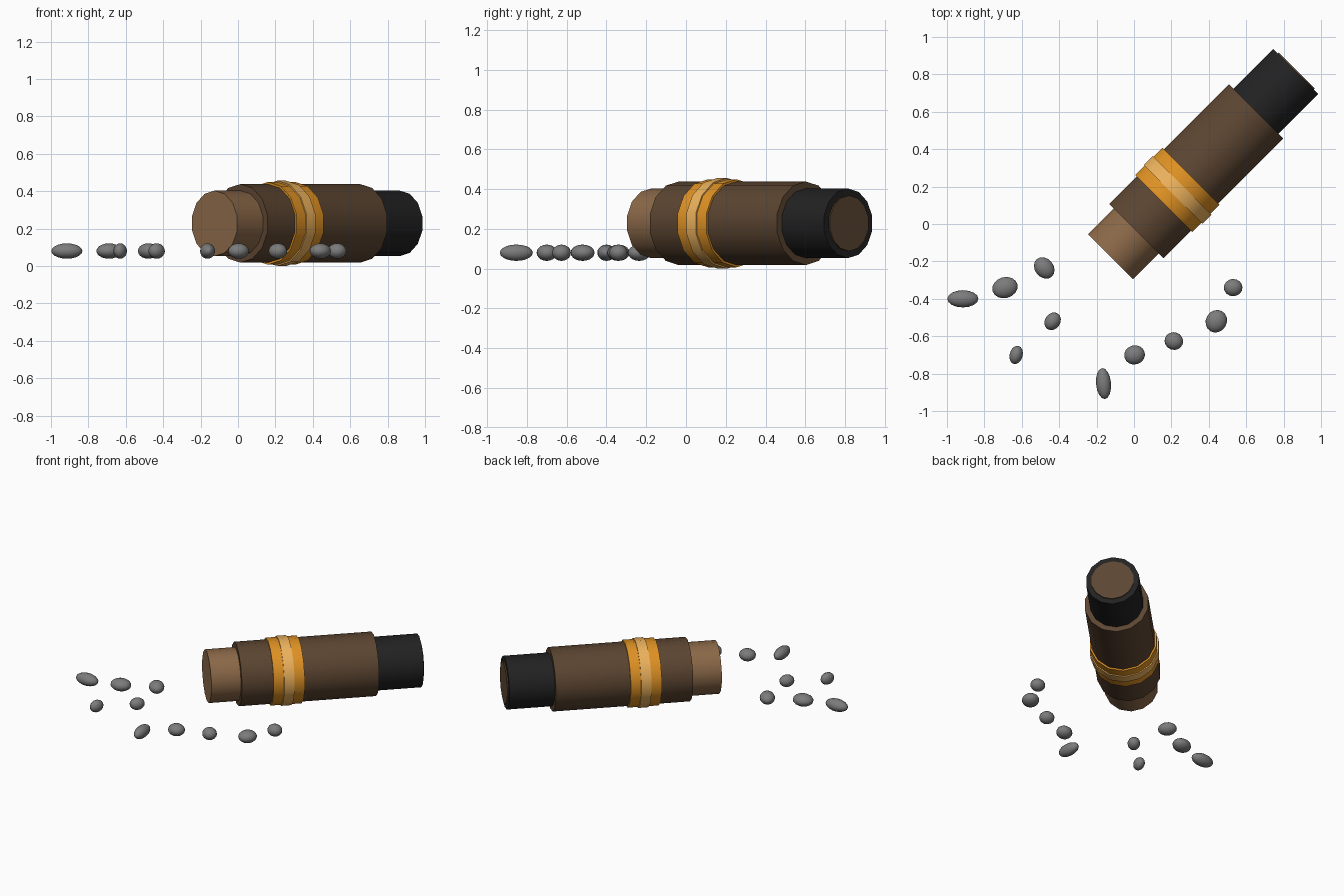
import bpy
import math
from mathutils import Matrix, Vector

if "Cube" in bpy.data.objects:
    bpy.data.objects.remove(bpy.data.objects["Cube"])

SIDES = 14
AXIS = Vector((1, 1, 0)).normalized()
UP = Vector((0, 0, 1))
START = Vector((-0.125, -0.175, 0.228))


def material(name, rgb):
    m = bpy.data.materials.new(name)
    m.diffuse_color = (*rgb, 1)
    m.use_nodes = True
    m.node_tree.nodes["Principled BSDF"].inputs["Base Color"].default_value = m.diffuse_color
    return m


bark = material("bark", (0.107, 0.06, 0.031))
wood = material("wood", (0.26, 0.14, 0.065))
char = material("char", (0.016, 0.016, 0.016))
ember = material("ember", (0.75, 0.29, 0.018))
ember_light = material("ember_light", (0.85, 0.45, 0.11))
stone = material("stone", (0.2, 0.2, 0.2))


def finish(name, mat):
    ob = bpy.context.object
    ob.name = name
    ob.data.materials.append(mat)
    bpy.ops.object.shade_smooth_by_angle(angle=math.radians(30))
    return ob


def log_section(name, t0, t1, radius, mat):
    """Cylinder along the log axis between distances t0 and t1."""
    bpy.ops.mesh.primitive_cylinder_add(vertices=SIDES, radius=radius, depth=t1 - t0)
    ob = finish(name, mat)
    rot = Matrix((UP.cross(AXIS), UP, AXIS)).transposed().to_4x4()
    ob.matrix_world = Matrix.Translation(START + AXIS * (t0 + t1) / 2) @ rot


# Log: bare tip, bark body, charred end with its core, and the two bands
log_section("bare_tip", 0.0, 0.3, 0.175, wood)
log_section("bark_body", 0.195, 1.10, 0.21, bark)
log_section("charred_end", 1.0, 1.40, 0.175, char)
log_section("charred_core", 1.3, 1.408, 0.14, bark)
log_section("wide_band", 0.403, 0.608, 0.221, ember)
log_section("narrow_band", 0.472, 0.54, 0.228, ember_light)

# Scattered stones: x, y, half length, half width, turn in degrees
stones = [
    (-0.915, -0.40, 0.083, 0.046, 0), (-0.69, -0.34, 0.069, 0.056, 15),
    (-0.48, -0.235, 0.062, 0.05, -50), (-0.435, -0.52, 0.05, 0.041, 55),
    (-0.63, -0.70, 0.05, 0.035, 75), (-0.163, -0.853, 0.083, 0.04, 95),
    (0.003, -0.70, 0.056, 0.051, 15), (0.213, -0.626, 0.05, 0.047, -20),
    (0.44, -0.52, 0.062, 0.056, 60), (0.53, -0.34, 0.05, 0.046, 0),
]
for i, (x, y, a, b, turn) in enumerate(stones):
    bpy.ops.mesh.primitive_uv_sphere_add(segments=16, ring_count=10, radius=1,
                                         location=(x, y, 0.08),
                                         rotation=(0, 0, math.radians(turn)))
    ob = finish(f"stone_{i + 1}", stone)
    ob.scale = (a, b, 0.041)
